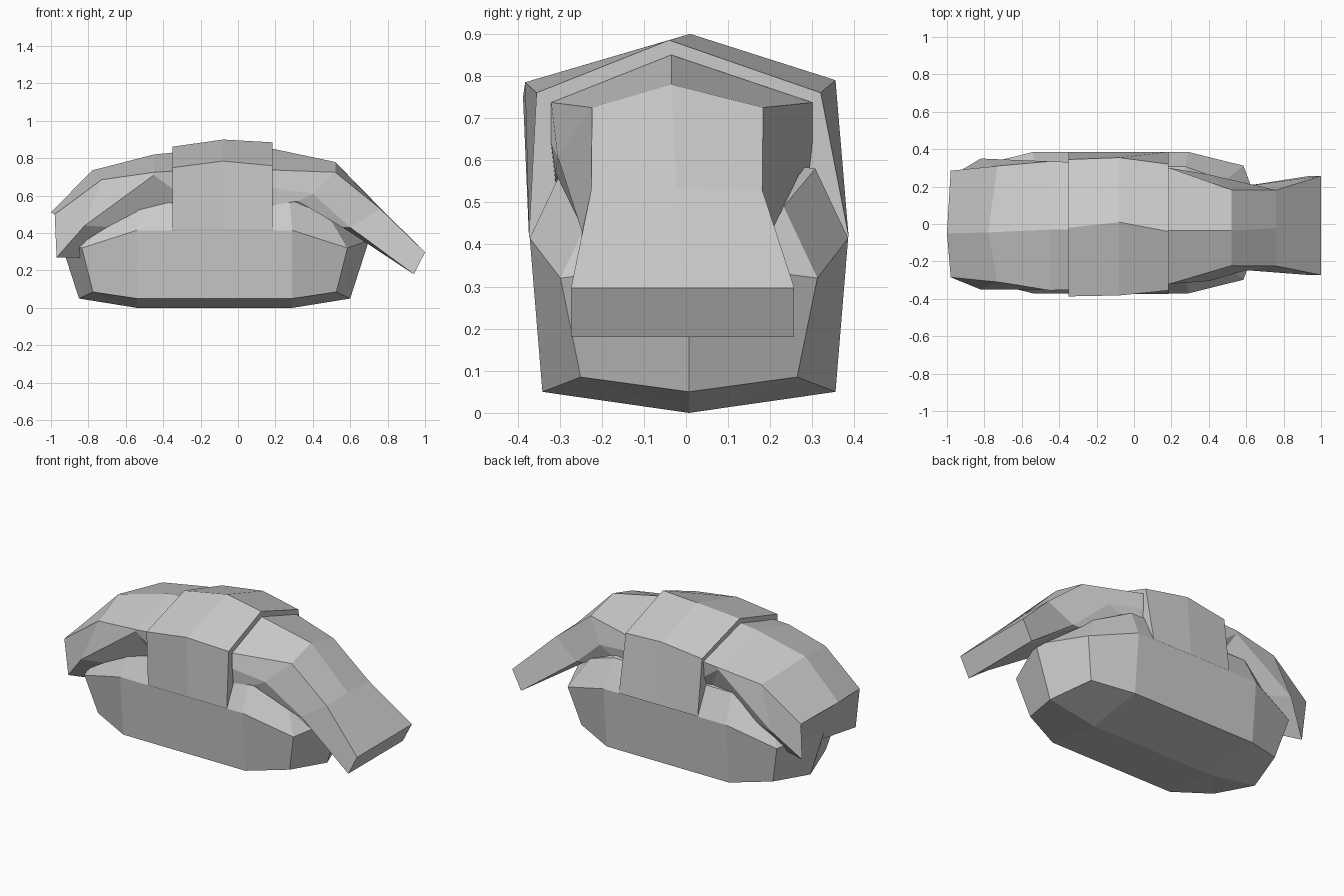
import bpy
import bmesh

cube = bpy.data.objects.get("Cube")
if cube:
    bpy.data.objects.remove(cube, do_unlink=True)

GREY = (0.6, 0.6, 0.6, 1.0)
grey = bpy.data.materials.new("plain_grey")
grey.use_nodes = True
grey.diffuse_color = GREY
grey.node_tree.nodes["Principled BSDF"].inputs["Base Color"].default_value = GREY


def loft(name, rings, cap_start=True, cap_end=True):
    """Skin a list of closed rings with flat quads."""
    bm = bmesh.new()
    loops = [[bm.verts.new(p) for p in ring] for ring in rings]
    for a, b in zip(loops, loops[1:]):
        for i in range(len(a)):
            j = (i + 1) % len(a)
            bm.faces.new((a[i], a[j], b[j], b[i]))
    if cap_start:
        bm.faces.new(loops[0])
    if cap_end:
        bm.faces.new(loops[-1])
    return finish(name, bm), loops


def finish(name, bm):
    bmesh.ops.recalc_face_normals(bm, faces=bm.faces)
    mesh = bpy.data.meshes.new(name)
    bm.to_mesh(mesh)
    bm.free()
    mesh.materials.append(grey)
    obj = bpy.data.objects.new(name, mesh)
    bpy.context.collection.objects.link(obj)
    return obj


# Base: faceted oblong block, ten points per level, with a ridge above and below
CX, CY = -0.125, 0.007


def base_ring(long, corner, tip):
    (lx, ly, lz), (kx, ky, kz), (tx, tz) = long, corner, tip
    half = [(tx, 0, tz), (kx, ky, kz), (lx, ly, lz), (-lx, ly, lz), (-kx, ky, kz)]
    pts = half + [(-x, -y, z) for x, y, z in half]
    return [(CX + x, CY + y, z) for x, y, z in pts]


levels = [
    base_ring((0.415, 0.348, 0.05), (0.65, 0.257, 0.085), (0.725, 0.05)),
    base_ring((0.415, 0.378, 0.415), (0.71, 0.305, 0.32), (0.825, 0.36)),
    base_ring((0.4, 0.3, 0.58), (0.61, 0.225, 0.49), (0.68, 0.47)),
]
bm = bmesh.new()
loops = [[bm.verts.new(p) for p in ring] for ring in levels]
for a, b in zip(loops, loops[1:]):
    for i in range(10):
        j = (i + 1) % 10
        bm.faces.new((a[i], a[j], b[j], b[i]))
for ring, z in ((loops[0], 0.0), (loops[-1], 0.62)):
    right = bm.verts.new((CX + 0.415, CY, z))
    left = bm.verts.new((CX - 0.415, CY, z))
    bm.faces.new((ring[2], ring[3], left, right))
    bm.faces.new((ring[7], ring[8], right, left))
    for hub, ids in ((right, (8, 9, 0, 1, 2)), (left, (3, 4, 5, 6, 7))):
        for i, j in zip(ids, ids[1:]):
            bm.faces.new((hub, ring[i], ring[j]))
finish("base_block", bm)


# Topping: a draped slab, each section a ridge with shoulders, hems and inner hems
def drape(cy, ridge, shoulder, hem, inner):
    front = [(x, cy - y, z) for x, y, z in (shoulder, hem, inner)]
    back = [(x, cy + y, z) for x, y, z in (inner, hem, shoulder)]
    return [ridge] + front + back


topping = [
    drape(0.0, (-1.0, -0.05, 0.51), (-0.98, 0.285, 0.50), (-0.97, 0.26, 0.27), (-0.84, 0.22, 0.27)),
    drape(0.0, (-0.78, -0.045, 0.735), (-0.73, 0.31, 0.685), (-0.82, 0.35, 0.44), (-0.66, 0.28, 0.43)),
    drape(-0.01, (-0.45, -0.03, 0.82), (-0.45, 0.345, 0.725), (-0.45, 0.34, 0.71), (-0.37, 0.29, 0.56)),
    drape(-0.01, (-0.3, -0.03, 0.835), (-0.3, 0.34, 0.735), (-0.3, 0.33, 0.6), (-0.28, 0.3, 0.55)),
    drape(-0.01, (0.19, -0.035, 0.85), (0.19, 0.31, 0.737), (0.19, 0.31, 0.64), (0.19, 0.3, 0.55)),
    drape(-0.02, (0.52, -0.035, 0.78), (0.52, 0.203, 0.725), (0.40, 0.285, 0.61), (0.32, 0.29, 0.57)),
    drape(-0.022, (0.76, -0.022, 0.535), (0.76, 0.203, 0.53), (0.60, 0.225, 0.43), (0.56, 0.22, 0.43)),
    drape(-0.008, (1.0, -0.008, 0.297), (1.0, 0.265, 0.297), (0.94, 0.265, 0.18), (0.94, 0.2, 0.18)),
]
loft("topping_with_tail", topping)


# Band wrapped over the topping
def arch(x, front, peak, back):
    return [(x, -0.36, 0.38), (x, -0.373, 0.42), (x, *front), (x, *peak),
            (x, *back), (x, 0.386, 0.42), (x, 0.37, 0.38)]


loft("wrap_band", [
    arch(-0.35, (-0.387, 0.75), (-0.02, 0.862), (0.345, 0.755)),
    arch(-0.08, (-0.382, 0.785), (0.01, 0.90), (0.355, 0.79)),
    arch(0.185, (-0.355, 0.76), (-0.04, 0.885), (0.32, 0.76)),
])
